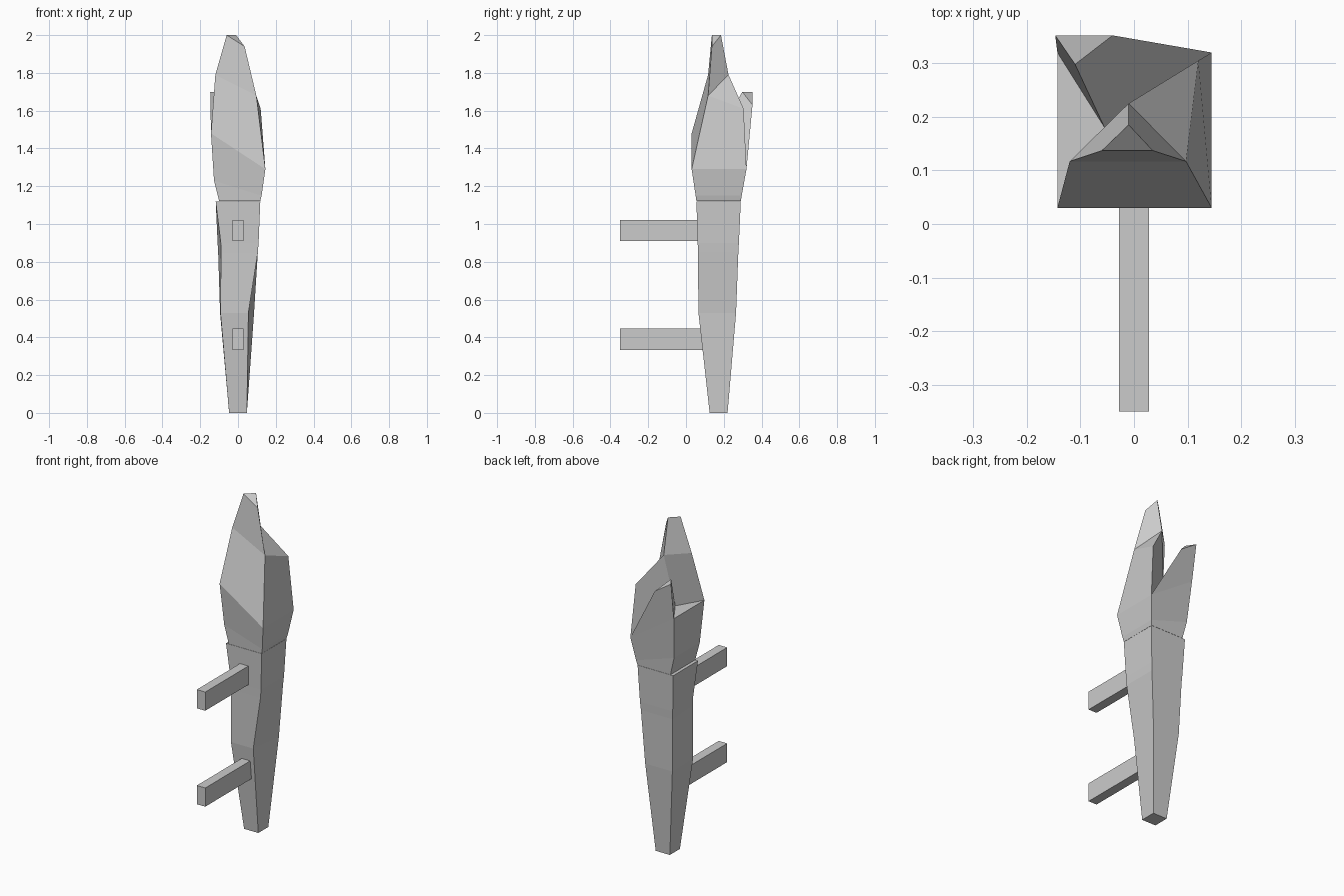
import bpy, bmesh

if "Cube" in bpy.data.objects:
    bpy.data.objects.remove(bpy.data.objects["Cube"])


def make_object(name, verts, faces):
    mesh = bpy.data.meshes.new(name)
    mesh.from_pydata(verts, [], faces)
    bm = bmesh.new()
    bm.from_mesh(mesh)
    bmesh.ops.recalc_face_normals(bm, faces=bm.faces)
    bm.to_mesh(mesh)
    bm.free()
    obj = bpy.data.objects.new(name, mesh)
    bpy.context.collection.objects.link(obj)
    return obj


def bridge(a, b):
    """Side faces between two equal-length index loops."""
    n = len(a)
    return [(a[i], a[(i + 1) % n], b[(i + 1) % n], b[i]) for i in range(n)]


# Tapered four-sided handle: z, front left/right x, back left/right x, front/back y
sections = [
    (0.00, -0.047, 0.047, -0.047, 0.047, 0.125, 0.220),
    (0.53, -0.093, 0.055, -0.095, 0.085, 0.066, 0.265),
    (0.85, -0.090, 0.105, -0.105, 0.105, 0.063, 0.277),
    (0.90, -0.091, 0.109, -0.108, 0.109, 0.062, 0.280),
    (1.12, -0.118, 0.118, -0.118, 0.118, 0.055, 0.290),
]
verts, faces = [], [(3, 2, 1, 0)]
for z, fl, fr, bl, br, y0, y1 in sections:
    verts += [(fl, y0, z), (fr, y0, z), (br, y1, z), (bl, y1, z)]
for k in range(len(sections) - 1):
    faces += bridge(range(4 * k, 4 * k + 4), range(4 * k + 4, 4 * k + 8))
last = len(verts) - 4
faces.append(tuple(range(last, last + 4)))
make_object("torch_handle", verts, faces)

# Flame body: three slanted rings (left x, right x, left z, right z, front y, back y)
verts, faces = [], [(3, 2, 1, 0)]
for xl, xr, zl, zr, y0, y1 in [(-0.100, 0.118, 1.121, 1.121, 0.055, 0.290),
                               (-0.127, 0.125, 1.23, 1.15, 0.051, 0.295),
                               (-0.143, 0.145, 1.48, 1.29, 0.03, 0.32)]:
    verts += [(xl, y0, zl), (xr, y0, zr), (xr, y1, zr), (xl, y1, zl)]
faces += bridge(range(0, 4), range(4, 8)) + bridge(range(4, 8), range(8, 12))
FL, FR, BR, BL = 8, 9, 10, 11

# Valley between the prongs, then the front prong and back prong
verts += [
    (-0.055, 0.18, 1.48),                                               # 12 valley
    (-0.12, 0.117, 1.79), (0.097, 0.117, 1.68),                         # 13, 14
    (0.12, 0.305, 1.61), (-0.01, 0.225, 1.79),                          # 15, 16
    (-0.06, 0.137, 2.0), (0.035, 0.137, 1.94), (-0.01, 0.185, 2.0),     # 17-19
    (-0.147, 0.352, 1.70), (-0.04, 0.352, 1.63), (-0.11, 0.298, 1.70),  # 20-22
]
faces += [
    (FL, FR, 14, 13), (FR, BR, 15, 14), (BR, 12, 16, 15), (12, FL, 13, 16),
    (14, 15, 16), (17, 18, 19), (FL, 12, BL),
    (BR, BL, 20, 21), (BL, 12, 22, 20), (12, BR, 21, 22), (20, 22, 21),
]
faces += bridge((13, 14, 16), (17, 18, 19))
make_object("flame", verts, faces)

# Two square wall bars reaching into the handle
for name, z in (("lower_wall_bar", 0.39), ("upper_wall_bar", 0.965)):
    verts = [(x, y, z + dz) for y in (-0.35, 0.11)
             for x, dz in ((-0.028, -0.056), (0.028, -0.056),
                           (0.028, 0.056), (-0.028, 0.056))]
    make_object(name, verts, [(0, 1, 2, 3), (7, 6, 5, 4)]
                + bridge(range(4), range(4, 8)))
